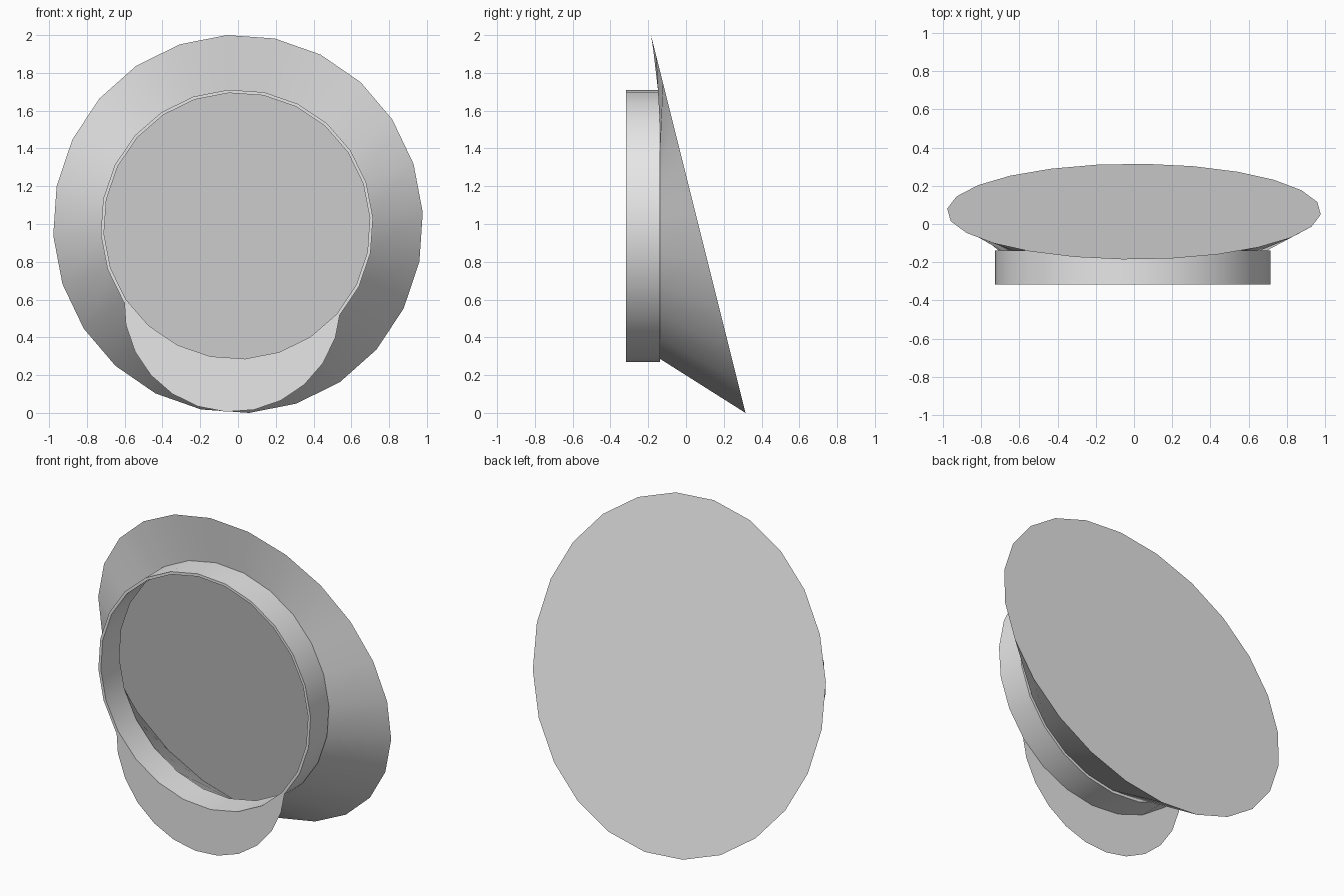
import bpy, bmesh, math

cube = bpy.data.objects.get("Cube")
if cube:
    bpy.data.objects.remove(cube)

GREY = (0.8, 0.8, 0.8, 1.0)
grey = bpy.data.materials.new("light grey")
grey.diffuse_color = GREY
grey.use_nodes = True
grey.node_tree.nodes["Principled BSDF"].inputs["Base Color"].default_value = GREY

SIDES = 24
STEP = 360 / SIDES
PHASE = 93.5                 # angle of the first rim corner
FRONT, BACK = -0.317, -0.138  # depth of the collar ends
INNER, OUTER = 0.705, 0.722   # collar radii


def plate_y(z):
    """Depth of the sloping back plate at height z."""
    return 0.315 - 0.25 * z


def arc(cx, cz, r, y, start=PHASE, count=SIDES):
    """Points on an upright circle; y is a depth or a function of height."""
    pts = []
    for i in range(count):
        a = math.radians(start + i * STEP)
        x, z = cx + r * math.cos(a), cz + r * math.sin(a)
        pts.append((x, y(z) if callable(y) else y, z))
    return pts


def collar_ring(r, y):
    return arc(-0.006, 0.99, r, y)


def build(name, rings, closed=False, cap_last=False):
    """Join successive rings of points with quads."""
    bm = bmesh.new()
    loops = [[bm.verts.new(p) for p in ring] for ring in rings]
    pairs = list(zip(loops, loops[1:]))
    if closed:
        pairs.append((loops[-1], loops[0]))
    for a, b in pairs:
        for i in range(len(a)):
            j = (i + 1) % len(a)
            bm.faces.new((a[i], a[j], b[j], b[i]))
    if cap_last:
        bm.faces.new(loops[-1])
    bmesh.ops.recalc_face_normals(bm, faces=bm.faces)
    mesh = bpy.data.meshes.new(name)
    bm.to_mesh(mesh)
    bm.free()
    mesh.materials.append(grey)
    obj = bpy.data.objects.new(name, mesh)
    bpy.context.collection.objects.link(obj)
    bpy.ops.object.select_all(action='DESELECT')
    obj.select_set(True)
    bpy.context.view_layer.objects.active = obj
    bpy.ops.object.shade_smooth_by_angle(angle=math.radians(30))
    return obj


# Flared body: open at the collar, closed by the sloping back plate
rim = [(x * 0.978, y, z) for x, y, z in arc(0, 1, 1.002, plate_y)]
build("flared_body", [collar_ring(INNER, BACK), rim], cap_last=True)

# Thin-walled open collar
build("collar", [collar_ring(OUTER, FRONT), collar_ring(OUTER, BACK),
                 collar_ring(INNER, BACK), collar_ring(INNER, FRONT)], closed=True)

# Crescent flap hanging below the collar, flush with its lip
outer_edge = arc(-0.03, 0.58, 0.575, FRONT - 0.001, 176.5, 13)
inner_edge = arc(-0.006, 0.99, INNER, FRONT - 0.001, 213.5, 8)
build("lower_flap", [outer_edge + inner_edge[::-1]], cap_last=True)
